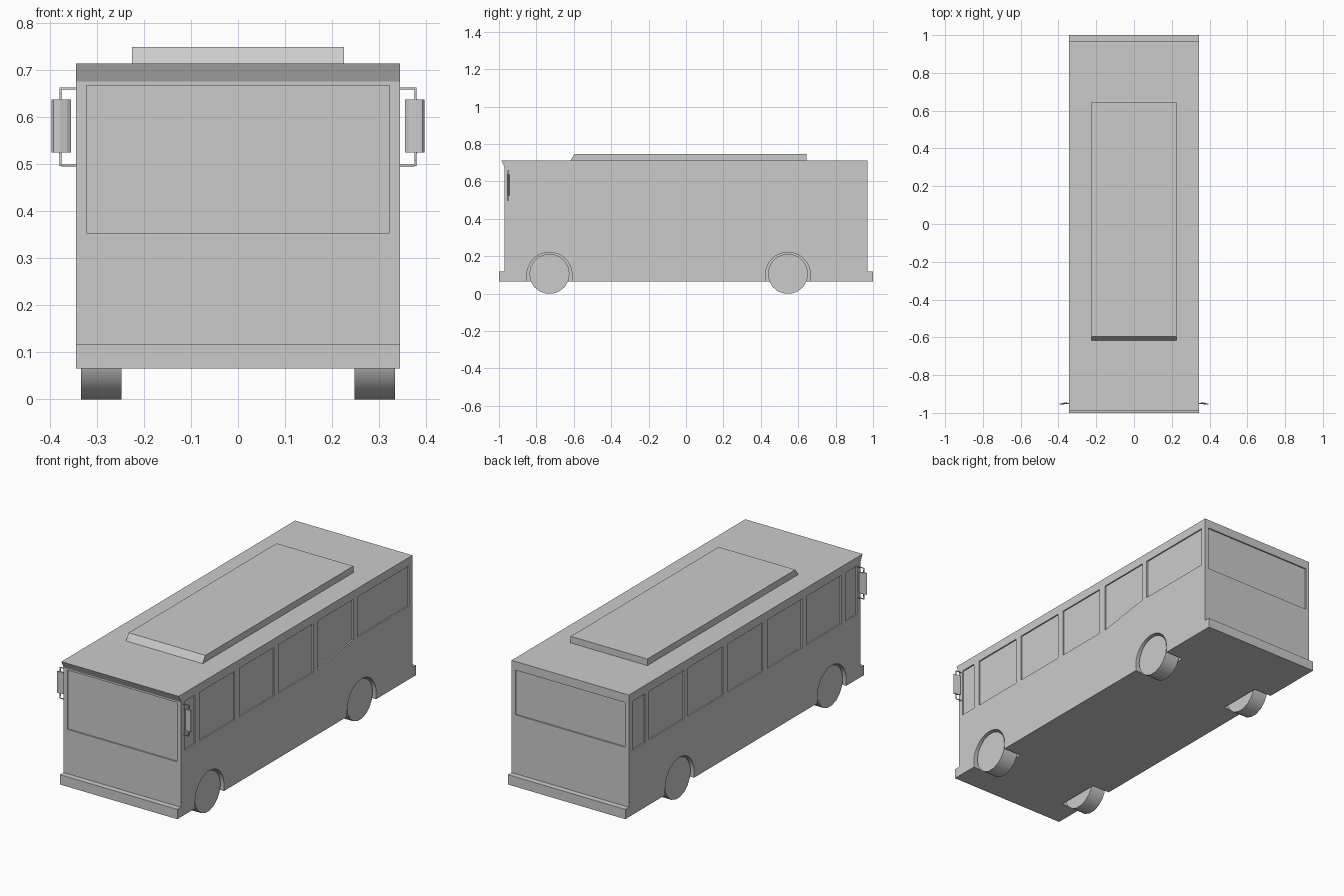
import bpy, bmesh, math
from mathutils import Vector

if "Cube" in bpy.data.objects:
    bpy.data.objects.remove(bpy.data.objects["Cube"])

W = 0.344            # half width of the body
AXLES = (-0.73, 0.545)


def extrude(name, pts, axis, a, b):
    """Prism from a 2D profile, extruded from a to b along axis 0=x, 1=y, 2=z."""
    def place(p, d):
        v = list(p)
        v.insert(axis, d)
        return v
    bm = bmesh.new()
    verts = [bm.verts.new(place(p, a)) for p in pts]
    face = bm.faces.new(verts)
    res = bmesh.ops.extrude_face_region(bm, geom=[face])
    move = Vector(place((0, 0), b - a))
    bmesh.ops.translate(bm, vec=move, verts=[v for v in res["geom"] if isinstance(v, bmesh.types.BMVert)])
    bmesh.ops.recalc_face_normals(bm, faces=bm.faces)
    me = bpy.data.meshes.new(name)
    bm.to_mesh(me)
    bm.free()
    ob = bpy.data.objects.new(name, me)
    bpy.context.collection.objects.link(ob)
    return ob


def activate(ob):
    bpy.ops.object.select_all(action='DESELECT')
    ob.select_set(True)
    bpy.context.view_layer.objects.active = ob


def cut(target, cutter):
    """Apply a boolean difference and discard the cutter."""
    m = target.modifiers.new("cut", 'BOOLEAN')
    m.operation, m.solver, m.object = 'DIFFERENCE', 'EXACT', cutter
    activate(target)
    bpy.ops.object.modifier_apply(modifier=m.name)
    bpy.data.objects.remove(cutter)


def smooth(ob, deg=35):
    activate(ob)
    bpy.ops.object.shade_smooth_by_angle(angle=math.radians(deg))


def rect(a0, b0, a1, b1):
    return [(a0, b0), (a1, b0), (a1, b1), (a0, b1)]


# Body: side profile with bumpers and a front roof lip
body = extrude("bus_body", [
    (-1, 0.066), (1, 0.066), (1, 0.118), (0.97, 0.118), (0.97, 0.713),
    (-0.988, 0.713), (-0.97, 0.675), (-0.97, 0.118), (-1, 0.118)], 0, -W, W)

# Wheel wells
for y in AXLES:
    arch = [(y + 0.121 * math.cos(math.pi * i / 16), 0.1 + 0.121 * math.sin(math.pi * i / 16))
            for i in range(17)]
    arch += [(y - 0.121, 0.03), (y + 0.121, 0.03)]
    for s in (-1, 1):
        cut(body, extrude("well_cutter", arch, 0, s * 0.24, s * 0.4))

# Shallow side window recesses
D = 0.007
TOP, LOW, REAR = 0.667, 0.41, 0.455
spans = [(-0.94, -0.85), (-0.81, -0.52), (-0.48, -0.19), (-0.15, 0.14)]
right = [rect(a, LOW, b, TOP) for a, b in spans]
left = list(right)
right += [[(0.18, LOW), (0.475, REAR), (0.475, TOP), (0.18, TOP)], rect(0.51, REAR, 0.94, TOP)]
left += [rect(a, LOW, b, TOP) for a, b in ((0.18, 0.475), (0.51, 0.80), (0.835, 0.94))]
for s, windows in ((1, right), (-1, left)):
    for prof in windows:
        cut(body, extrude("window_cutter", prof, 0, s * (W - D), s * (W + 0.05)))

# Windscreen and rear window recesses
cut(body, extrude("windscreen_cutter", rect(-0.322, 0.353, 0.322, TOP), 1, -1.05, -0.97 + D))
cut(body, extrude("rear_window_cutter", rect(-0.322, 0.43, 0.322, TOP), 1, 0.97 - D, 1.05))
smooth(body, 25)

# Roof unit with sloped front
extrude("roof_unit", [(-0.62, 0.71), (0.645, 0.71), (0.645, 0.748), (-0.595, 0.748)], 0, -0.225, 0.225)

# Wheels
R, SIDES = 0.1075, 18
for y, end in zip(AXLES, ("front", "rear")):
    ring = []
    for i in range(SIDES):
        t = 2 * math.pi * (i + 0.5) / SIDES - math.pi / 2
        ring.append((y + R * math.cos(t), R * math.cos(math.pi / SIDES) + R * math.sin(t)))
    for s, side in ((-1, "left"), (1, "right")):
        smooth(extrude(f"{end}_{side}_wheel", ring, 0, s * 0.247, s * 0.333))

# Mirrors: slim curved housing on two bent arms
for s, side in ((-1, "left"), (1, "right")):
    plan = [(0.355, -0.943), (0.396, -0.951), (0.392, -0.956), (0.378, -0.957), (0.363, -0.953), (0.354, -0.947)]
    extrude(f"{side}_mirror", [(s * x, y) for x, y in plan], 2, 0.524, 0.637)
    for z_arm, z_end, part in ((0.66, 0.63, "upper"), (0.497, 0.53, "lower")):
        cu = bpy.data.curves.new(f"{side}_{part}_mirror_arm", 'CURVE')
        cu.dimensions = '3D'
        cu.bevel_depth, cu.bevel_resolution = 0.003, 1
        cu.use_fill_caps = True
        sp = cu.splines.new('POLY')
        sp.points.add(2)
        for p, (x, z) in zip(sp.points, ((0.338, z_arm), (0.377, z_arm), (0.377, z_end))):
            p.co = (s * x, -0.951, z, 1)
        ob = bpy.data.objects.new(cu.name, cu)
        bpy.context.collection.objects.link(ob)
